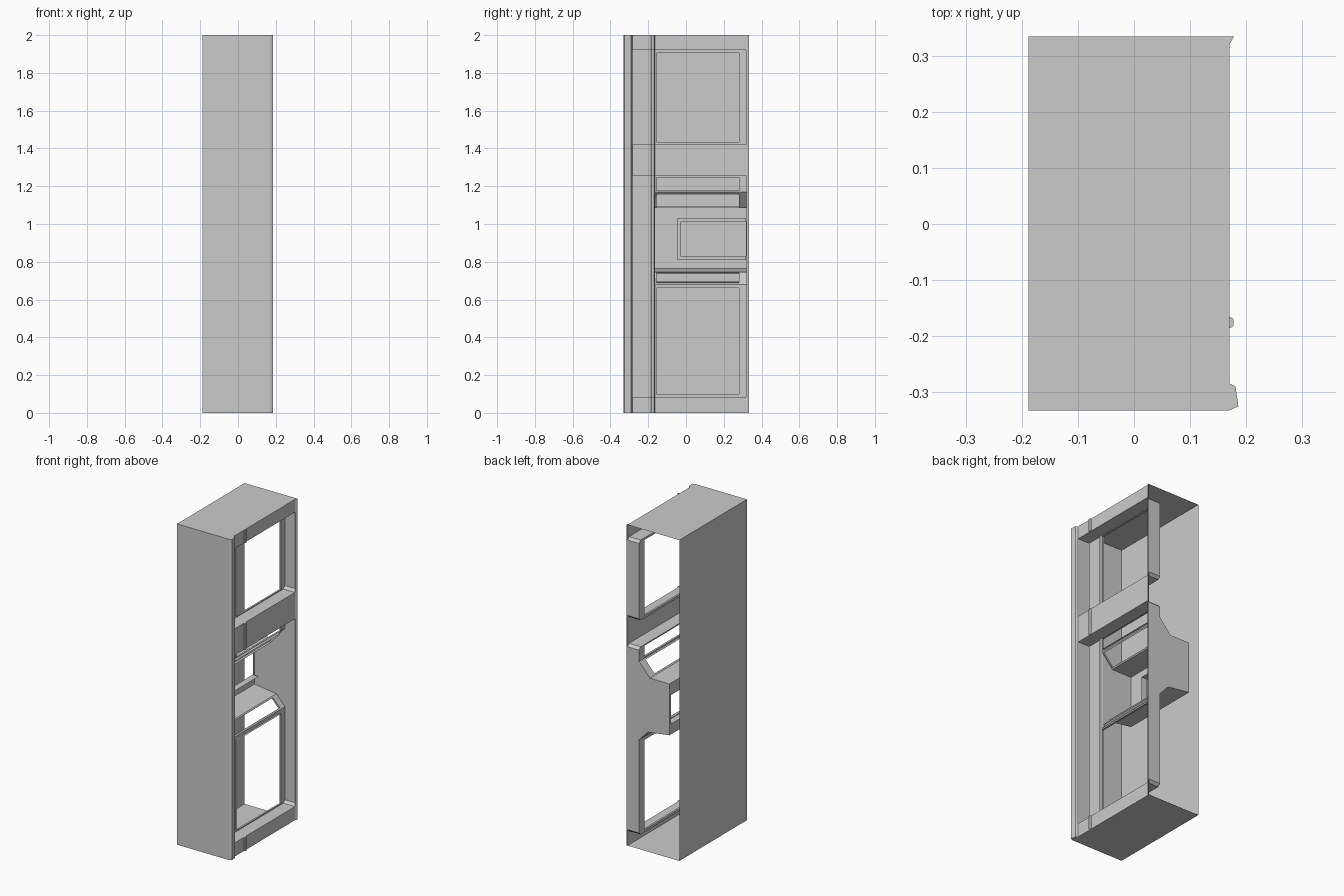
import bpy, bmesh
from mathutils import Vector

if "Cube" in bpy.data.objects:
    bpy.data.objects.remove(bpy.data.objects["Cube"])

BACK, FRONT = 0.334, -0.332


def build(name, faces):
    """Make an object from a list of face outlines, welding shared corners."""
    bm = bmesh.new()
    for f in faces:
        bm.faces.new([bm.verts.new(p) for p in f])
    bmesh.ops.remove_doubles(bm, verts=bm.verts, dist=1e-5)
    bmesh.ops.recalc_face_normals(bm, faces=bm.faces)
    me = bpy.data.meshes.new(name)
    bm.to_mesh(me)
    bm.free()
    ob = bpy.data.objects.new(name, me)
    bpy.context.collection.objects.link(ob)
    return ob


def sweep(pts, y0, y1):
    """Quads of an xz profile extruded along y."""
    return [[(a[0], y0, a[1]), (b[0], y0, b[1]), (b[0], y1, b[1]), (a[0], y1, a[1])]
            for a, b in zip(pts, pts[1:])]


def flat(pts, y):
    return [(x, y, z) for x, z in pts]


def window(a, b, y0, y1, t0, t1, ya, yb, depth, far_side=True):
    """Profile segment a-b with a rectangular opening and a reveal behind it."""
    a, b = Vector((a[0], 0, a[1])), Vector((b[0], 0, b[1]))
    d = (b - a).normalized()
    n = Vector((d.z, 0, -d.x)) * depth

    def rect(p, q, u, v):
        return [p + Vector((0, u, 0)), q + Vector((0, u, 0)),
                q + Vector((0, v, 0)), p + Vector((0, v, 0))]
    outer = rect(a, b, y0, y1)
    inner = rect(a + d * t0, b - d * t1, ya, yb)
    faces = []
    for i in range(4):
        j = (i + 1) % 4
        faces.append([outer[i], outer[j], inner[j], inner[i]])
        if far_side or i != 2:
            faces.append([inner[i], inner[j], inner[j] + n, inner[i] + n])
    return faces


# Cross-section of the side facing +x, from top to floor
P = [(.17, 2), (.17, 1.92), (.09, 1.92), (.09, 1.42), (.17, 1.42), (.17, 1.255),
     (.09, 1.255), (.09, 1.17), (.015, 1.085), (-.12, 1.085), (-.12, .765),
     (.03, .745), (.09, .68), (.09, .085), (.17, .085), (.17, 0)]
NEAR = P[:7] + P[13:]          # same section without the deep niche

# Outer shell: left wall, front wall and front corner trim, with top and bottom
outline = [(-.188, BACK), (-.188, FRONT), (.17, FRONT), (.186, -.325),
           (.181, -.29), (.17, -.284)]
shell = [[(*a, 0), (*b, 0), (*b, 2), (*a, 2)] for a, b in zip(outline, outline[1:])]
for z in (0, 2):
    shell.append([(x, y, z) for x, y in outline + [(.17, BACK)]])
build("outer_shell", shell)

# Recessed panel with openings
Y0, Y1 = -.17, .318
openings = {2: (.014, .014), 6: (.008, .008), 7: (.01, .01), 11: (.01, .01), 12: (.02, .015)}
panel = []
for i, (a, b) in enumerate(zip(P, P[1:])):
    if i in openings:
        panel += window(a, b, Y0, Y1, *openings[i], -.155, .28, -.012)
    elif i == 9:
        panel += window(a, b, Y0, Y1, .075, .065, -.03, Y1 - .001, -.04, far_side=False)
    else:
        panel += sweep([a, b], Y0, Y1)

# Chamfered step to the end walls at the back edge
shift = {1: -.015, 2: -.015, 3: .015, 4: .015, 5: -.015, 6: -.015, 13: .015, 14: .015}
R = [(x, z + shift.get(i, 0)) for i, (x, z) in enumerate(P)]
for i in range(len(P) - 1):
    panel.append([(P[i][0], Y1, P[i][1]), (P[i + 1][0], Y1, P[i + 1][1]),
                  (R[i + 1][0], BACK, R[i + 1][1]), (R[i][0], BACK, R[i][1])])
panel += [flat(R[1:5], BACK), flat(R[5:15], BACK)]
panel.append(flat(P[7:13], Y0))            # near wall of the niche
build("recessed_panel", panel)

# Plain panel between the corner trim and the rib
build("side_strip", sweep(NEAR, -.284, Y0))

# Vertical rib following the section
raised = [(x + .007, z) for x, z in NEAR]
rib = sweep(raised, -.182, -.169)
for y, yb in ((-.182, -.186), (-.169, -.165)):
    for i in range(len(NEAR) - 1):
        rib.append([(raised[i][0], y, raised[i][1]), (raised[i + 1][0], y, raised[i + 1][1]),
                    (NEAR[i + 1][0], yb, NEAR[i + 1][1]), (NEAR[i][0], yb, NEAR[i][1])])
build("vertical_rib", rib)

# Thin flared lip on the rear edge
lip = [(.17, .32), (.178, BACK), (.17, BACK)]
build("rear_lip", [[(*a, 0), (*b, 0), (*b, 2), (*a, 2)] for a, b in zip(lip, lip[1:])]
      + [[(x, y, z) for x, y in lip] for z in (0, 2)])

# Raised surround of the niche window
surround = []
for z0, z1, ya, yb in ((1.01, 1.03, -.045, Y1), (.81, .83, -.045, Y1), (.83, 1.01, -.045, -.03)):
    surround += [[(-.11, ya, z0), (-.11, yb, z0), (-.11, yb, z1), (-.11, ya, z1)],
                 [(-.12, ya, z0), (-.12, yb, z0), (-.11, yb, z0), (-.11, ya, z0)],
                 [(-.12, ya, z1), (-.12, yb, z1), (-.11, yb, z1), (-.11, ya, z1)],
                 [(-.12, ya, z0), (-.11, ya, z0), (-.11, ya, z1), (-.12, ya, z1)]]
build("niche_window_surround", surround)
